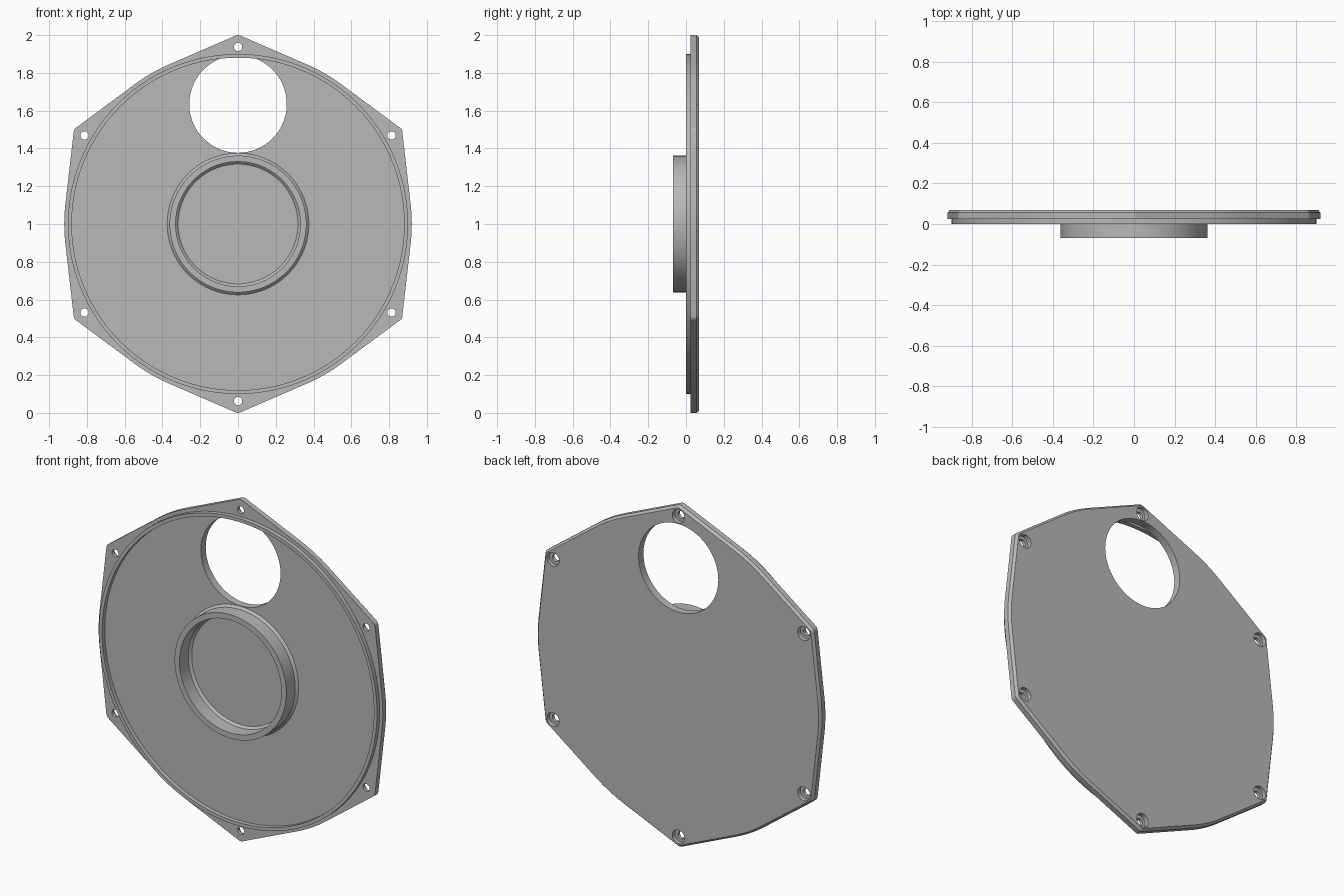
import bpy
import bmesh
from math import acos, cos, sin, pi, radians

old = bpy.data.objects.get("Cube")
if old:
    bpy.data.objects.remove(old, do_unlink=True)

grey = bpy.data.materials.new("plain grey")
grey.use_nodes = True
grey.diffuse_color = (0.48, 0.48, 0.48, 1)
bsdf = next(n for n in grey.node_tree.nodes if n.type == 'BSDF_PRINCIPLED')
bsdf.inputs["Base Color"].default_value = grey.diffuse_color

MID = 1.0              # height of the cover's centre
FRONT, BACK = 0.025, 0.07
CORNERS = [radians(30 + 60 * k) for k in range(6)]


def make_object(name, bm):
    bmesh.ops.recalc_face_normals(bm, faces=bm.faces)
    mesh = bpy.data.meshes.new(name)
    bm.to_mesh(mesh)
    bm.free()
    mesh.materials.append(grey)
    obj = bpy.data.objects.new(name, mesh)
    bpy.context.collection.objects.link(obj)
    return obj


def bridge(bm, a, b):
    for i in range(len(a)):
        j = (i + 1) % len(a)
        bm.faces.new((a[i], a[j], b[j], b[i]))


def lathe(bm, profile, x=0, z=MID, steps=96, ring=False):
    """Turn (radius, y) points around a front-to-back axis."""
    loops = []
    for r, y in profile:
        loops.append([bm.verts.new((x + r * cos(2 * pi * k / steps), y,
                                    z + r * sin(2 * pi * k / steps)))
                      for k in range(steps)])
    for a, b in zip(loops, loops[1:]):
        bridge(bm, a, b)
    if ring:
        bridge(bm, loops[-1], loops[0])
    else:
        bm.faces.new(loops[0])
        bm.faces.new(loops[-1])


def outline(inset):
    """Round disc with six tangent, slightly rounded lugs."""
    big, small, reach = 0.92 - inset, 0.03 - inset, 0.97
    spread = acos((big - small) / reach)
    pts = []
    for c in CORNERS:
        for k in range(9):
            a = c - spread + 2 * spread * k / 8
            pts.append((reach * cos(c) + small * cos(a),
                        reach * sin(c) + small * sin(a)))
        for k in range(9):
            a = c + spread + (radians(60) - 2 * spread) * k / 8
            pts.append((big * cos(a), big * sin(a)))
    return pts


# Flange plate with a chamfered back edge
bm = bmesh.new()
loops = [[bm.verts.new((x, y, MID + z)) for x, z in outline(inset)]
         for inset, y in ((0, FRONT), (0, BACK - 0.014), (0.012, BACK))]
for a, b in zip(loops, loops[1:]):
    bridge(bm, a, b)
bm.faces.new(loops[0])
bm.faces.new(loops[-1])
plate = make_object("cover_plate", bm)

# Round opening and six counterbored screw holes
bm = bmesh.new()
lathe(bm, [(0.258, -0.1), (0.258, 0.2)], z=1.635)
for c in CORNERS:
    lathe(bm, [(0.022, -0.1), (0.022, 0.045), (0.04, 0.045), (0.04, 0.2)],
          x=0.938 * cos(c), z=MID + 0.938 * sin(c), steps=32)
cutter = make_object("hole_cutter", bm)
cutter.hide_render = True
cut = plate.modifiers.new("holes", 'BOOLEAN')
cut.operation = 'DIFFERENCE'
cut.solver = 'EXACT'
cut.object = cutter
bpy.context.view_layer.objects.active = plate
bpy.ops.object.modifier_apply(modifier=cut.name)
bpy.data.objects.remove(cutter, do_unlink=True)

# Locating lip, which runs unbroken across the opening
bm = bmesh.new()
lathe(bm, [(0.9, FRONT), (0.9, 0), (0.88, 0), (0.88, FRONT)],
      steps=160, ring=True)
lip = make_object("locating_lip", bm)

# Central collar with chamfered feet inside and out
bm = bmesh.new()
lathe(bm, [(0.375, FRONT), (0.362, 0.012), (0.362, -0.07),
           (0.33, -0.07), (0.33, 0.012), (0.317, FRONT)], ring=True)
collar = make_object("central_collar", bm)

# Smooth the round walls, keep the edges sharp
bpy.ops.object.select_all(action='DESELECT')
for obj in (plate, lip, collar):
    obj.select_set(True)
bpy.context.view_layer.objects.active = plate
bpy.ops.object.shade_smooth_by_angle(angle=radians(25))
